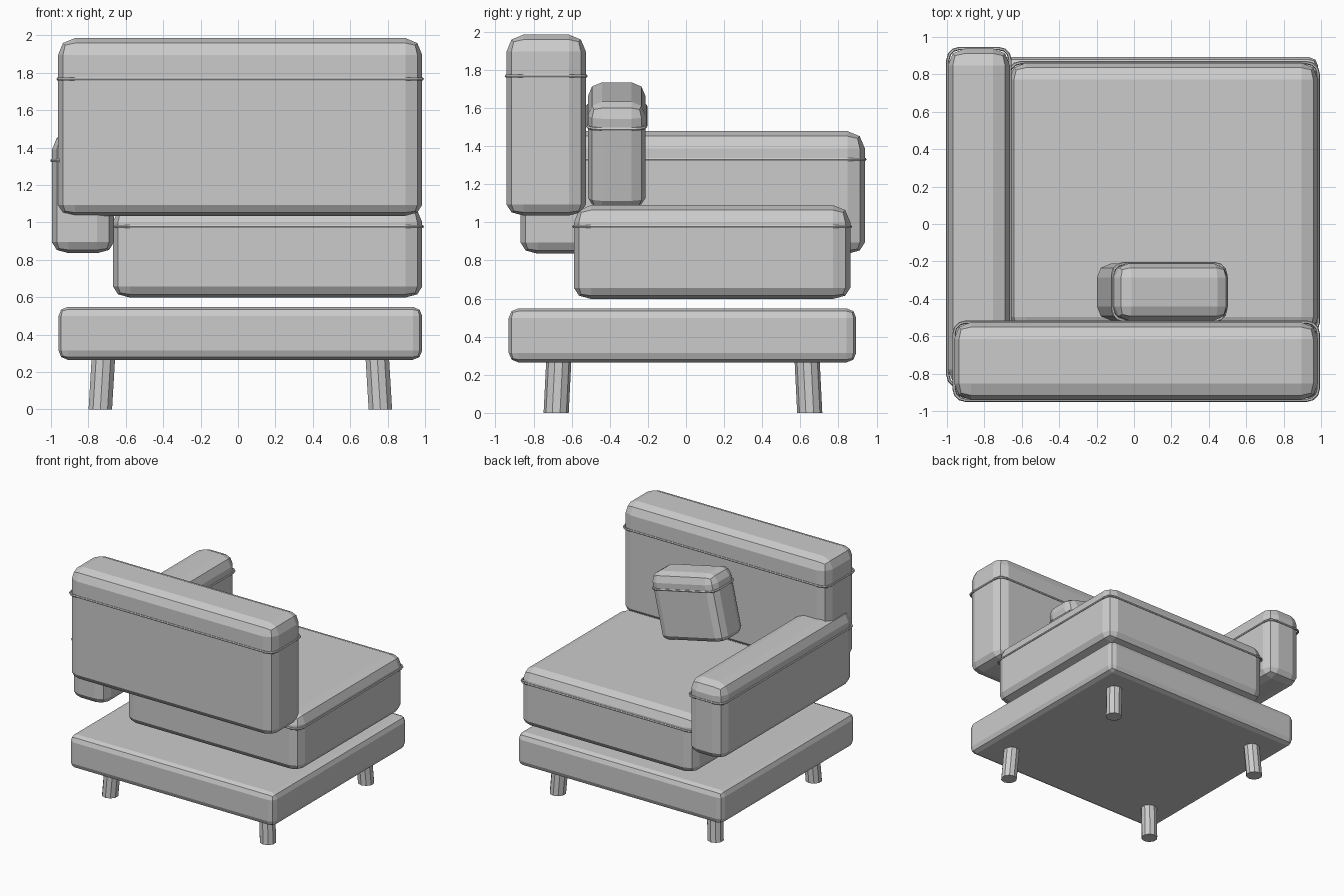
import bpy, bmesh, math
from mathutils import Vector, Matrix

if "Cube" in bpy.data.objects:
    bpy.data.objects.remove(bpy.data.objects["Cube"])

grey = bpy.data.materials.new("light grey")
grey.diffuse_color = (0.6, 0.6, 0.6, 1)
grey.use_nodes = True
grey.node_tree.nodes["Principled BSDF"].inputs["Base Color"].default_value = grey.diffuse_color


def finish(bm, name):
    me = bpy.data.meshes.new(name)
    bm.to_mesh(me)
    bm.free()
    me.materials.append(grey)
    ob = bpy.data.objects.new(name, me)
    bpy.context.collection.objects.link(ob)
    return ob


def rounded_box(name, lo, hi, bevel, bottom=1.0):
    """Bevelled box; 'bottom' flattens the lower rounding."""
    lo, hi = Vector(lo), Vector(hi)
    size = hi - lo
    bm = bmesh.new()
    bmesh.ops.create_cube(bm, size=1, matrix=Matrix.Diagonal((*size, 1)))
    bmesh.ops.bevel(bm, geom=bm.edges[:], offset=bevel, segments=2,
                    profile=0.5, affect='EDGES')
    for v in bm.verts:
        d = v.co.z + size.z / 2
        if d < bevel + 1e-4:
            v.co.z = -size.z / 2 + d * bottom
    ob = finish(bm, name)
    ob.location = (lo + hi) / 2
    return ob


def piping(name, size, z, corner=0.06, r=0.009):
    """Thin six-sided cord around a rounded rectangle."""
    path = []
    for k in range(4):
        sx, sy = ((1, 1), (-1, 1), (-1, -1), (1, -1))[k]
        for j in range(4):
            a = math.radians(90 * k + 30 * j)
            path.append(Vector((sx * (size.x / 2 - corner) + corner * math.cos(a),
                                sy * (size.y / 2 - corner) + corner * math.sin(a), z)))
    bm = bmesh.new()
    rings = []
    for i, p in enumerate(path):
        a = math.radians(90 * (i // 4) + 30 * (i % 4))
        out = Vector((math.cos(a), math.sin(a), 0))
        rings.append([bm.verts.new(p + out * r * math.cos(t) + Vector((0, 0, r * math.sin(t))))
                      for t in (math.tau * n / 6 for n in range(6))])
    for i in range(len(rings)):
        a, b = rings[i], rings[(i + 1) % len(rings)]
        for n in range(6):
            m = (n + 1) % 6
            bm.faces.new((a[n], b[n], b[m], a[m]))
    return finish(bm, name)


def cushion(name, lo, hi, bevel=0.09, tilt=0.0):
    """Soft block with a cord at 77% of its height."""
    box = rounded_box(name, lo, hi, bevel, 0.65)
    size = Vector(hi) - Vector(lo)
    cord = piping(name + "_piping", size, 0.27 * size.z)
    for ob in (box, cord):
        ob.location = (Vector(lo) + Vector(hi)) / 2
        ob.rotation_euler.y = tilt


# Platform and cushions
rounded_box("base", (-0.96, -0.93, 0.265), (0.985, 0.893, 0.548), 0.05)
cushion("seat", (-0.668, -0.588, 0.598), (0.985, 0.862, 1.09))
cushion("arm", (-0.995, -0.868, 0.835), (-0.663, 0.938, 1.478))
cushion("backrest", (-0.962, -0.942, 1.035), (0.985, -0.525, 1.985))
cushion("pillow", (-0.155, -0.515, 1.125), (0.465, -0.212, 1.69), 0.075, math.radians(12.5))

# Four slightly splayed legs
for side, sx in (("left", -1), ("right", 1)):
    for end, sy in (("front", -1), ("back", 1)):
        bm = bmesh.new()
        bmesh.ops.create_cone(bm, cap_ends=True, segments=10, radius1=0.066,
                              radius2=0.066, depth=0.29)
        for v in bm.verts:
            v.co.x -= sx * 0.06 * v.co.z
            v.co.y -= sy * 0.05 * v.co.z
        leg = finish(bm, f"{end}_{side}_leg")
        leg.location = (0.0125 + sx * 0.74, -0.016 + sy * 0.658, 0.145)
